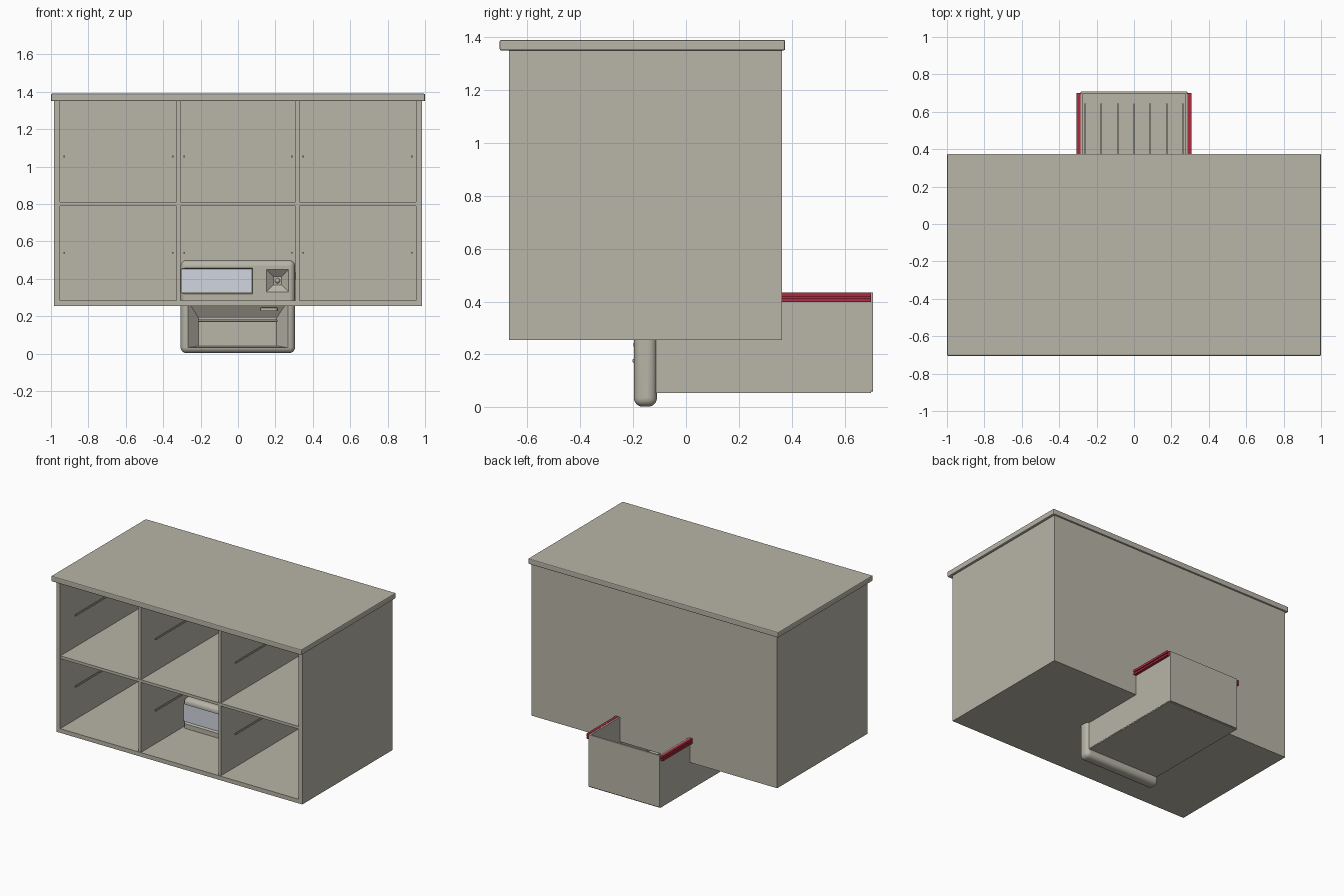
import bpy, bmesh, math

if "Cube" in bpy.data.objects:
    bpy.data.objects.remove(bpy.data.objects["Cube"])


def material(name, rgb):
    m = bpy.data.materials.new(name)
    m.diffuse_color = (*rgb, 1)
    m.use_nodes = True
    m.node_tree.nodes["Principled BSDF"].inputs["Base Color"].default_value = m.diffuse_color
    return m


GREY = material("warm_grey", (0.48, 0.46, 0.39))
RED = material("rail_red", (0.42, 0.025, 0.05))
LABEL = material("label_white", (0.64, 0.67, 0.75))


def add(name, bm, mat):
    bmesh.ops.recalc_face_normals(bm, faces=bm.faces)
    me = bpy.data.meshes.new(name)
    bm.to_mesh(me)
    bm.free()
    ob = bpy.data.objects.new(name, me)
    me.materials.append(mat)
    bpy.context.collection.objects.link(ob)
    return ob


def frustum(name, y0, front, y1, back, mat=GREY):
    """Block between two x/z rectangles (x0, x1, z0, z1) at depths y0 and y1."""
    bm = bmesh.new()
    loops = []
    for y, (a, b, c, d) in ((y0, front), (y1, back)):
        loops.append([bm.verts.new(p) for p in ((a, y, c), (b, y, c), (b, y, d), (a, y, d))])
    f, k = loops
    bm.faces.new(f)
    bm.faces.new(k[::-1])
    for i in range(4):
        j = (i + 1) % 4
        bm.faces.new((f[j], f[i], k[i], k[j]))
    return add(name, bm, mat)


def box(name, x, y, z, mat=GREY, bevel=0, seg=2):
    ob = frustum(name, y[0], (*x, *z), y[1], (*x, *z), mat)
    if bevel:
        m = ob.modifiers.new("bevel", 'BEVEL')
        m.width, m.segments = bevel, seg
    return ob


def smooth(ob):
    bpy.ops.object.select_all(action='DESELECT')
    ob.select_set(True)
    bpy.context.view_layer.objects.active = ob
    bpy.ops.object.shade_smooth_by_angle(angle=math.radians(35))


def cut(target, name, y0, front, y1, back):
    c = frustum(name, y0, front, y1, back)
    c.hide_render = True
    c.hide_set(True)
    m = target.modifiers.new(name, 'BOOLEAN')
    m.operation, m.solver, m.object = 'DIFFERENCE', 'EXACT', c


# Cabinet carcass
box("cabinet_top", (-1, 1), (-0.705, 0.375), (1.35, 1.39), bevel=0.006)
for s, n in ((-1, "left"), (1, "right")):
    xs = sorted((s * 0.983, s * 0.953))
    box(n + "_side", xs, (-0.67, 0.363), (0.255, 1.35))
    xd = sorted((s * 0.328, s * 0.308))
    box(n + "_divider", xd, (-0.665, 0.35), (0.285, 1.35))
box("cabinet_bottom", (-0.953, 0.953), (-0.67, 0.363), (0.255, 0.285))
box("middle_shelf", (-0.953, 0.953), (-0.667, 0.35), (0.79, 0.81))
box("cabinet_back", (-0.953, 0.953), (0.345, 0.363), (0.285, 1.35))

# Thin runners in each compartment
for z in (0.54, 1.055):
    for x in (-0.93, -0.35, -0.288, 0.288, 0.35, 0.93):
        box("runner", (x - 0.004, x + 0.004), (-0.53, 0.3), (z - 0.005, z + 0.005))

# Rounded drawer front with recesses
front = box("drawer_front", (-0.307, 0.305), (-0.197, -0.11), (0.003, 0.5), bevel=0.032, seg=6)
smooth(front)
cut(front, "pocket_cutter", -0.21, (-0.28, 0.28, 0.03, 0.30), -0.14, (-0.21, 0.205, 0.042, 0.19))
cut(front, "label_cutter", -0.25, (-0.4, 0.09, 0.30, 0.475), -0.18, (-0.4, 0.075, 0.325, 0.452))
cut(front, "lock_cutter", -0.198, (0.15, 0.272, 0.328, 0.452), -0.165, (0.19, 0.232, 0.368, 0.412))

# Label, lock and pull details
box("label_plate", (-0.305, 0.072), (-0.187, -0.179), (0.33, 0.452), LABEL)
bm = bmesh.new()
bmesh.ops.create_uvsphere(bm, u_segments=16, v_segments=8, radius=0.014)
bmesh.ops.translate(bm, verts=bm.verts, vec=(0.211, -0.17, 0.39))
smooth(add("lock_button", bm, GREY))
box("pull_lip", (-0.215, 0.21), (-0.203, -0.138), (0.17, 0.182), bevel=0.003)
box("latch", (0.12, 0.21), (-0.198, -0.14), (0.228, 0.246), bevel=0.003)

# Drawer tray
box("tray_floor", (-0.285, 0.285), (-0.115, 0.70), (0.055, 0.07))
box("tray_back", (-0.285, 0.285), (0.694, 0.708), (0.06, 0.435), bevel=0.003)
for s, n in ((-1, "left"), (1, "right")):
    box("tray_side_" + n, sorted((s * 0.287, s * 0.275)), (-0.115, 0.70), (0.06, 0.432))
    # Red slide rails
    for z0, z1 in ((0.398, 0.412), (0.418, 0.434)):
        box("slide_rail_" + n, sorted((s * 0.307, s * 0.287)), (-0.11, 0.70), (z0, z1), RED)
    box("slide_web_" + n, sorted((s * 0.296, s * 0.287)), (-0.11, 0.70), (0.412, 0.418), RED)

# Floor ribs
for i in range(-3, 4):
    x = i * 0.087
    box("tray_rib", (x - 0.004, x + 0.004), (-0.06, 0.645), (0.068, 0.08))
